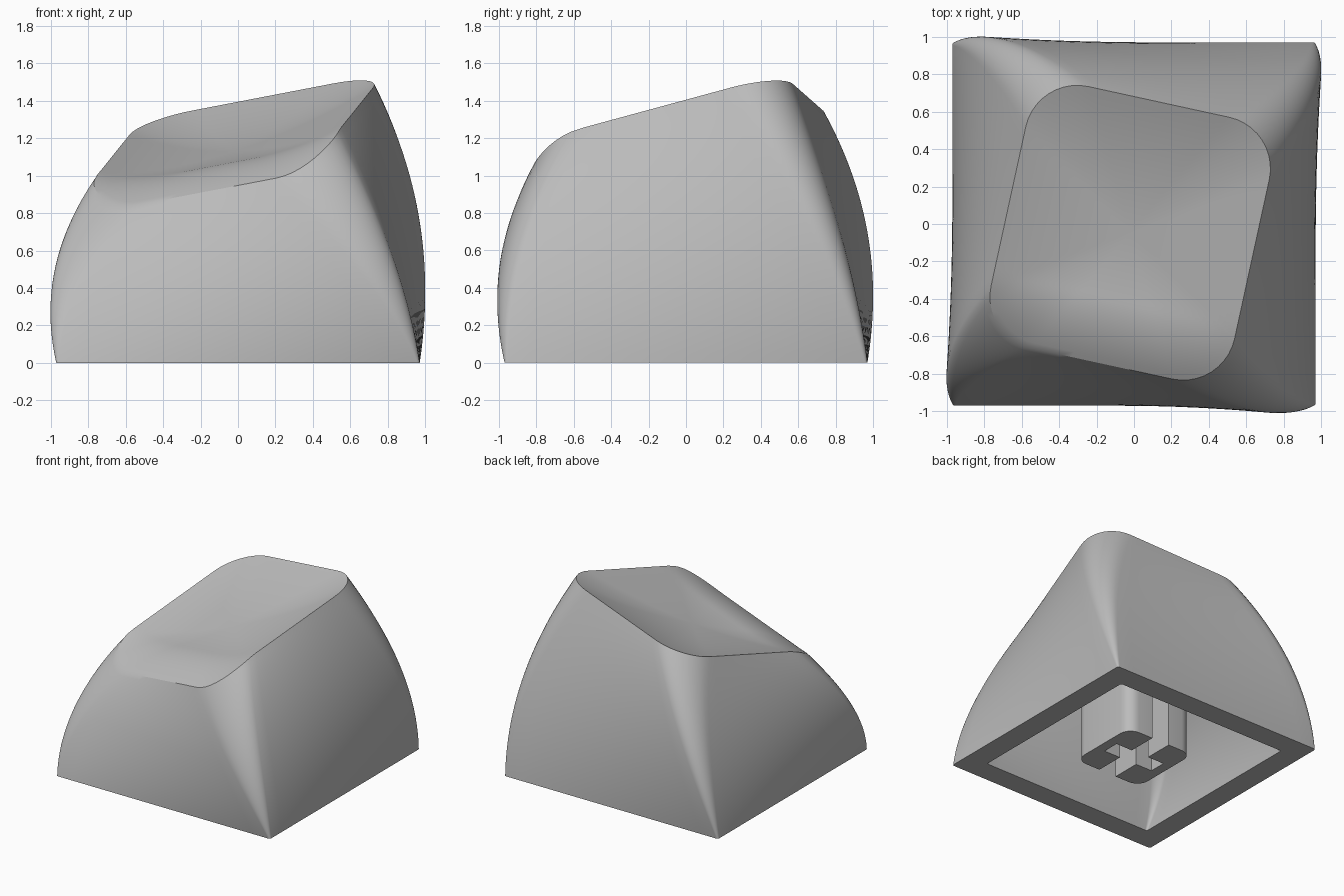
import bpy, bmesh
from math import sin, cos, pi, radians
from mathutils import Vector, Matrix

old = bpy.data.objects.get("Cube")
if old:
    bpy.data.objects.remove(old)

grey = bpy.data.materials.new("plain grey")
grey.use_nodes = True
tone = (0.5, 0.5, 0.5, 1)
grey.diffuse_color = tone
grey.node_tree.nodes["Principled BSDF"].inputs["Base Color"].default_value = tone

TWIST = radians(-12.3)
CORNER_STEPS, SIDE_STEPS = 10, 14


def rounded_rect(hx, hy, r):
    """Closed outline with evenly divided sides and round corners."""
    corners = []
    for i, (sx, sy) in enumerate([(1, 1), (-1, 1), (-1, -1), (1, -1)]):
        c = Vector((sx * (hx - r), sy * (hy - r)))
        angles = [(i + k / CORNER_STEPS) * pi / 2 for k in range(CORNER_STEPS + 1)]
        corners.append([c + r * Vector((cos(a), sin(a))) for a in angles])
    pts = []
    for i, arc in enumerate(corners):
        nxt = corners[(i + 1) % 4][0]
        pts += arc
        pts += [arc[-1].lerp(nxt, k / SIDE_STEPS) for k in range(1, SIDE_STEPS)]
    return pts


def turn(p, angle):
    return Matrix.Rotation(angle, 2) @ p


def slope(p):
    """Tilted plane of the top."""
    return 1.245 + 0.24 * p.x + 0.219 * p.y


def rim_height(p):
    """Tilted plane with the front edge rolled down."""
    v = turn(p, -TWIST).y
    return slope(p) - 1.06 * max(0, -0.42 - v) ** 2


def bezier(a, b, c, t):
    return a * (1 - t) ** 2 + 2 * b * t * (1 - t) + c * t * t


def section(t, base, bulge, top_x, top_y, radius, shift):
    """Twisted cross-section at fraction t of the height."""
    r = 0.015 + (radius - 0.015) * t
    outline = rounded_rect(bezier(base, bulge, top_x, t),
                           bezier(base, bulge, top_y, t), r)
    offset = Vector((-0.01, shift)) * t * t
    return [turn(p + offset, TWIST * t) for p in outline]


def add_ring(bm, pts, heights):
    return [bm.verts.new((p.x, p.y, z)) for p, z in zip(pts, heights)]


def bridge(bm, a, b):
    n = len(a)
    for i in range(n):
        j = (i + 1) % n
        bm.faces.new((a[i], a[j], b[j], b[i]))


def cap_rings(bm, rim, rim_pts, height, steps):
    """Fill a rim with shrinking rings; height(point, scale) gives z."""
    mid = sum(rim_pts, Vector((0, 0))) / len(rim_pts)
    last = rim
    for k in range(1, steps):
        s = 1 - k / steps
        pts = [mid.lerp(p, s) for p in rim_pts]
        ring = add_ring(bm, pts, [height(p, s) for p in pts])
        bridge(bm, last, ring)
        last = ring
    tip = bm.verts.new((mid.x, mid.y, height(mid, 0)))
    for i in range(len(last)):
        bm.faces.new((last[i], last[(i + 1) % len(last)], tip))


def shell(bm, shape, height, top_height, wall_steps, cap_steps):
    """Loft of twisted sections closed by a cap; returns the base ring."""
    rim_pts = section(1, *shape)
    rim_z = [height(p) for p in rim_pts]
    rings = []
    for k in range(wall_steps + 1):
        t = k / wall_steps
        rings.append(add_ring(bm, section(t, *shape), [z * t for z in rim_z]))
    for a, b in zip(rings, rings[1:]):
        bridge(bm, a, b)
    cap_rings(bm, rings[-1], rim_pts, top_height, cap_steps)
    return rings[0]


def finish(bm, name, angle):
    bmesh.ops.recalc_face_normals(bm, faces=bm.faces)
    mesh = bpy.data.meshes.new(name)
    bm.to_mesh(mesh)
    bm.free()
    mesh.materials.append(grey)
    obj = bpy.data.objects.new(name, mesh)
    bpy.context.collection.objects.link(obj)
    bpy.ops.object.select_all(action="DESELECT")
    obj.select_set(True)
    bpy.context.view_layer.objects.active = obj
    bpy.ops.object.shade_smooth_by_angle(angle=radians(angle))
    return obj


# Hollow cap: outer shell with dished top, inner cavity, flat bottom rim
bm = bmesh.new()
outer = shell(bm, (0.97, 0.98, 0.665, 0.715, 0.28, -0.05), rim_height,
              lambda p, s: rim_height(p) - 0.1 * (1 - s * s), 28, 24)
inner = shell(bm, (0.785, 0.79, 0.5, 0.5, 0.15, 0),
              lambda p: slope(p) - 0.25, lambda p, s: slope(p) - 0.25, 16, 4)
bridge(bm, outer, inner)
finish(bm, "cap_body", 25)

# Stem: two mirrored C-shaped posts leaving a cross-shaped socket
HALF, ROUND, GAP, ARM, ARM_WIDTH = 0.31, 0.1, 0.08, 0.23, 0.07
bm = bmesh.new()
for side in (1, -1):
    c = HALF - ROUND
    profile = [(GAP, -HALF)]
    for sign, start in ((-1, -pi / 2), (1, 0)):
        for k in range(7):
            a = start + k * pi / 12
            profile.append((c + ROUND * cos(a), sign * c + ROUND * sin(a)))
    profile += [(GAP, HALF), (GAP, ARM_WIDTH), (ARM, ARM_WIDTH),
                (ARM, -ARM_WIDTH), (GAP, -ARM_WIDTH)]
    pts = [Vector((side * x, y)) for x, y in profile]
    low = add_ring(bm, pts, [0.0] * len(pts))
    high = add_ring(bm, pts, [slope(p) - 0.2 for p in pts])
    bridge(bm, low, high)
    bm.faces.new(low)
    bm.faces.new(high)
finish(bm, "stem", 30)
